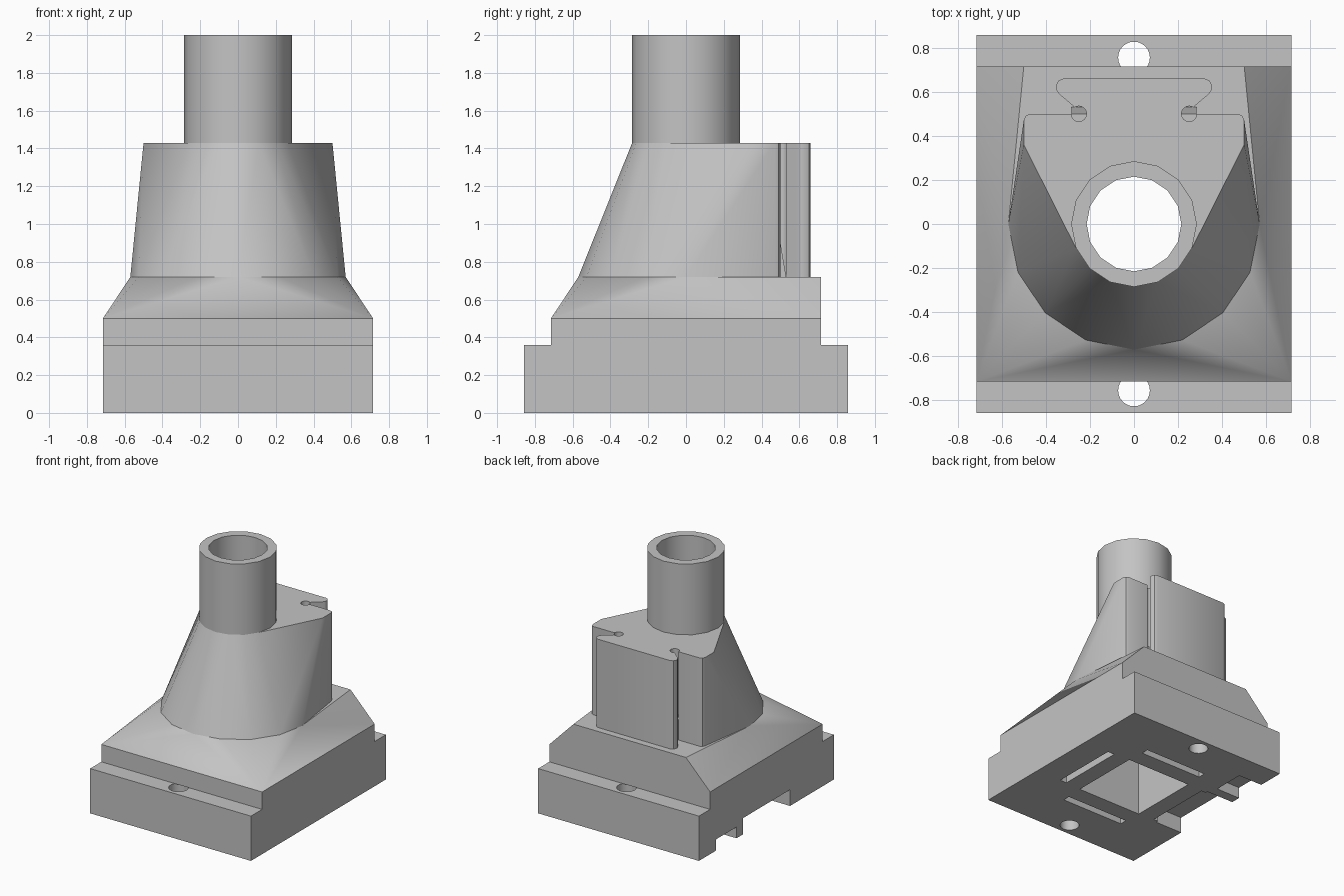
import bpy, bmesh, math
from math import cos, sin, pi

cube = bpy.data.objects.get("Cube")
if cube:
    bpy.data.objects.remove(cube, do_unlink=True)

grey = bpy.data.materials.new("matte_grey")
grey.use_nodes = True
colour = (0.55, 0.55, 0.55, 1)
grey.diffuse_color = colour
for node in grey.node_tree.nodes:
    if node.type == 'BSDF_PRINCIPLED':
        node.inputs["Base Color"].default_value = colour
        node.inputs["Roughness"].default_value = 0.8


def finish(bm, name):
    bmesh.ops.recalc_face_normals(bm, faces=bm.faces)
    mesh = bpy.data.meshes.new(name)
    bm.to_mesh(mesh)
    bm.free()
    mesh.materials.append(grey)
    obj = bpy.data.objects.new(name, mesh)
    bpy.context.scene.collection.objects.link(obj)
    return obj


def loft(name, rings):
    """Skin closed rings of equal length and cap both ends."""
    bm = bmesh.new()
    rows = [[bm.verts.new(p) for p in ring] for ring in rings]
    n = len(rows[0])
    for a, b in zip(rows, rows[1:]):
        for i in range(n):
            j = (i + 1) % n
            bm.faces.new((a[i], a[j], b[j], b[i]))
    bm.faces.new(rows[0][::-1])
    bm.faces.new(rows[-1])
    return finish(bm, name)


def hull(name, points):
    bm = bmesh.new()
    for p in points:
        bm.verts.new(p)
    res = bmesh.ops.convex_hull(bm, input=bm.verts)
    spare = {v for v in res["geom_interior"] + res["geom_unused"]
             if isinstance(v, bmesh.types.BMVert)}
    bmesh.ops.delete(bm, geom=list(spare), context='VERTS')
    bmesh.ops.dissolve_limit(bm, angle_limit=0.002, verts=bm.verts, edges=bm.edges)
    return finish(bm, name)


def ring(r, z, x=0, y=0, n=16):
    return [(x + r * cos(2 * pi * i / n), y + r * sin(2 * pi * i / n), z) for i in range(n)]


def square(half, z):
    """Square ring with the same point count as a round ring."""
    return [(half * x / max(abs(x), abs(y)), half * y / max(abs(x), abs(y)), z)
            for x, y, _ in ring(1, 0)]


def rect(x0, x1, y0, y1, z):
    return [(x0, y0, z), (x1, y0, z), (x1, y1, z), (x0, y1, z)]


def box(name, x0, x1, y0, y1, z0, z1):
    return loft(name, [rect(x0, x1, y0, y1, z0), rect(x0, x1, y0, y1, z1)])


def cut(obj, cutters):
    for c in cutters:
        mod = obj.modifiers.new("cut", 'BOOLEAN')
        mod.operation, mod.solver, mod.object = 'DIFFERENCE', 'EXACT', c
    bpy.context.view_layer.update()
    evaluated = obj.evaluated_get(bpy.context.evaluated_depsgraph_get())
    mesh = bpy.data.meshes.new_from_object(evaluated)
    obj.modifiers.clear()
    obj.data = mesh


# Cutters: central bore, screw holes, magnet slots, side notches, grooves
bore = loft("bore_cutter", [square(0.29, -0.1), square(0.29, 0.55),
                            ring(0.215, 1.35), ring(0.215, 2.1)])
base_cuts, groove_cuts = [bore], []
for s in (-1, 1):
    base_cuts.append(loft("screw_hole_cutter", [ring(0.072, z, 0, s * 0.755, 24) for z in (-0.1, 0.5)]))
    lo, hi = sorted((s * 0.43, s * 0.49))
    base_cuts.append(box("slot_cutter", -0.28, 0.28, lo, hi, -0.1, 0.13))
    base_cuts.append(box("slot_cutter", lo, hi, -0.28, 0.28, -0.1, 0.13))
    groove_cuts.append(loft("groove_cutter", [ring(0.035, z, s * 0.25, 0.5) for z in (0.6, 1.6)]))
base_cuts.append(box("notch_cutter", -0.8, -0.47, -0.3, 0.3, -0.1, 0.13))
base_cuts.append(box("notch_cutter", -0.8, -0.5, 0.38, 0.64, -0.1, 0.09))

# Base plate with flanges front and back
base = box("base_plate", -0.715, 0.715, -0.857, 0.857, 0, 0.36)
cut(base, base_cuts)

# Shoulder: square block that tapers to the round front
w = 0.715
front_arc = [p for p in ring(0.57, 0.72) if p[1] < 0.01]
shoulder = hull("shoulder", rect(-w, w, -w, w, 0.36) + rect(-w, w, -w, w, 0.5)
                + front_arc + [(-0.5, w, 0.72), (0.5, w, 0.72)])
cut(shoulder, [bore])

# Body: half cone in front, flat block behind with rounded corners
corners = []
for s in (-1, 1):
    corners.append((s * 0.5, 0.36, 1.43))
    for z in (0.72, 1.43):
        corners += [(s * 0.5, 0.47, z), (s * 0.491, 0.491, z), (s * 0.47, 0.5, z)]
body = hull("body", front_arc + ring(0.285, 1.43) + corners)
cut(body, [bore] + groove_cuts)

# Dovetail rail on the back
half = [(0.25, 0.5), (0.272, 0.532), (0.34, 0.59), (0.353, 0.61),
        (0.353, 0.63), (0.343, 0.65), (0.32, 0.66)]
outline = half + [(-x, y) for x, y in reversed(half)]
rail = loft("dovetail_rail", [[(x, y, z) for x, y in outline] for z in (0.72, 1.43)])
cut(rail, groove_cuts)

# Small ramps at the foot of the grooves
ramps = []
for s, side in ((-1, "right"), (1, "left")):
    pts = []
    for x in (s * 0.215, s * 0.283):
        pts += [(x, 0.465, 0.72), (x, 0.465, 0.9), (x, 0.5, 0.9), (x, 0.53, 0.72)]
    ramps.append(hull(side + "_groove_ramp", pts))

# Outlet tube
tube = loft("outlet_tube", [ring(0.285, 1.43), ring(0.285, 2)])
cut(tube, [bore])

for c in set(base_cuts + groove_cuts):
    c.hide_render = True
    bpy.data.objects.remove(c, do_unlink=True)

# Smooth the curved walls, keep the edges sharp
parts = [base, shoulder, body, rail, tube] + ramps
for obj in bpy.context.scene.objects:
    obj.select_set(obj in parts)
bpy.context.view_layer.objects.active = body
bpy.ops.object.shade_smooth_by_angle(angle=math.radians(30))
